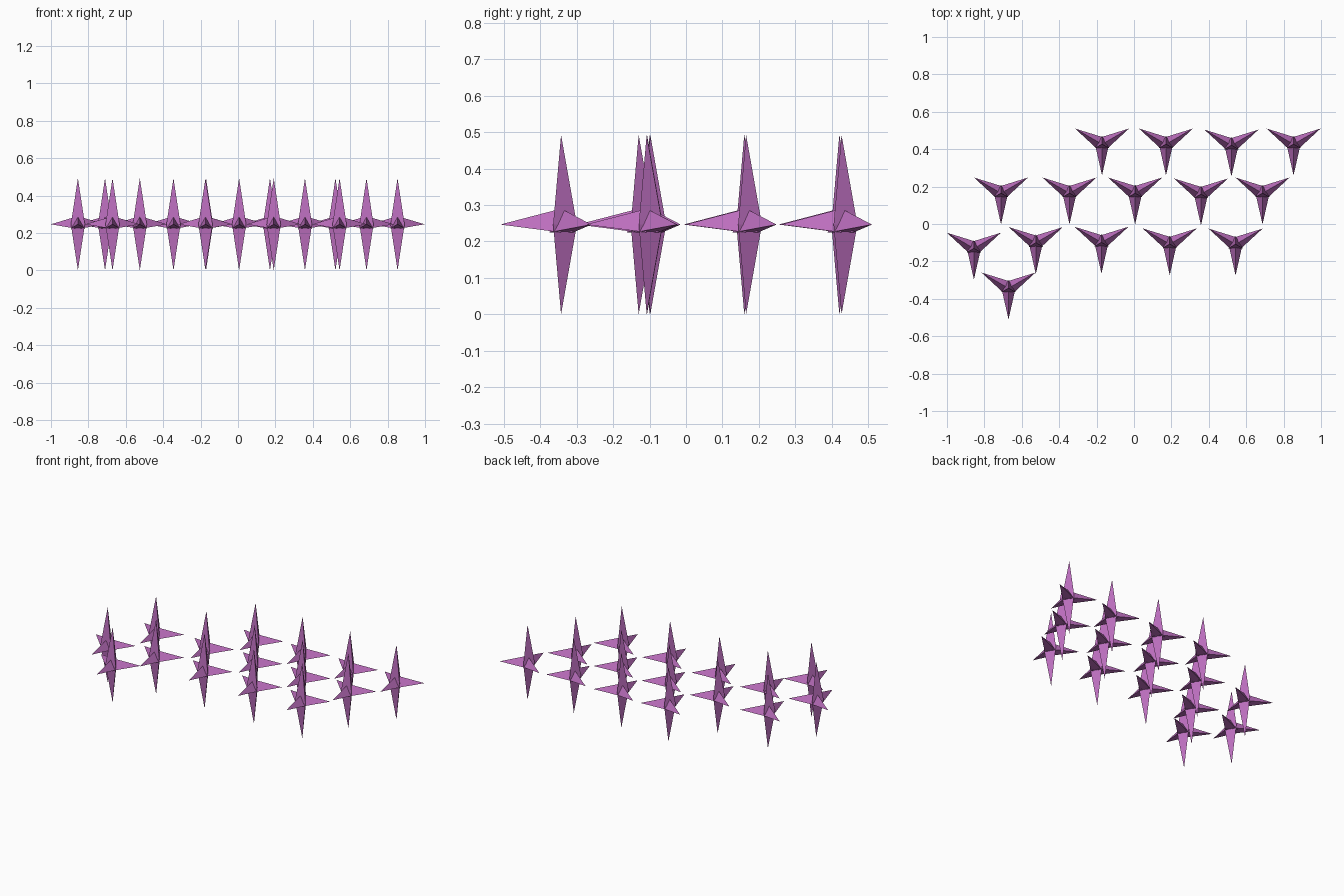
import bpy, bmesh, math
from mathutils import Vector

if "Cube" in bpy.data.objects:
    bpy.data.objects.remove(bpy.data.objects["Cube"])

REACH, HALF_HEIGHT, RADIUS = 0.167, 0.2465, 0.0435

purple = bpy.data.materials.new("orchid purple")
purple.diffuse_color = (0.50, 0.155, 0.51, 1)
purple.use_nodes = True
purple.node_tree.nodes["Principled BSDF"].inputs["Base Color"].default_value = purple.diffuse_color


def add_spike(bm, direction, ref, length):
    """Three-sided pyramid from the star centre, one corner towards ref."""
    d, ref = Vector(direction), Vector(ref)
    side = d.cross(ref)
    base = []
    for k in range(3):
        a = k * math.tau / 3
        base.append(bm.verts.new((ref * math.cos(a) + side * math.sin(a)) * RADIUS))
    tip = bm.verts.new(d * length)
    bm.faces.new(base)
    for k in range(3):
        bm.faces.new((base[k], base[(k + 1) % 3], tip))


# One five-spiked star, shared by all copies
bm = bmesh.new()
for deg in (30, 150, 270):
    a = math.radians(deg)
    add_spike(bm, (math.cos(a), math.sin(a), 0), (0, 0, 1), REACH)
for s in (1, -1):
    add_spike(bm, (0, 0, s), (0, 1, 0), HALF_HEIGHT)
bmesh.ops.recalc_face_normals(bm, faces=bm.faces)
mesh = bpy.data.meshes.new("spiked_star")
bm.to_mesh(mesh)
bm.free()
mesh.materials.append(purple)

# Star positions, row by row from the back
rows = [
    [(-0.171, 0.427), (0.171, 0.427), (0.521, 0.421), (0.853, 0.427)],
    [(-0.711, 0.165), (-0.345, 0.165), (0.006, 0.165), (0.358, 0.160), (0.687, 0.165)],
    [(-0.856, -0.130), (-0.525, -0.100), (-0.174, -0.098), (0.191, -0.107), (0.543, -0.108)],
    [(-0.671, -0.343)],
]
for r, row in enumerate(rows):
    for c, (x, y) in enumerate(row):
        star = bpy.data.objects.new(f"star_row{r + 1}_{c + 1}", mesh)
        star.location = (x, y, HALF_HEIGHT)
        bpy.context.collection.objects.link(star)
